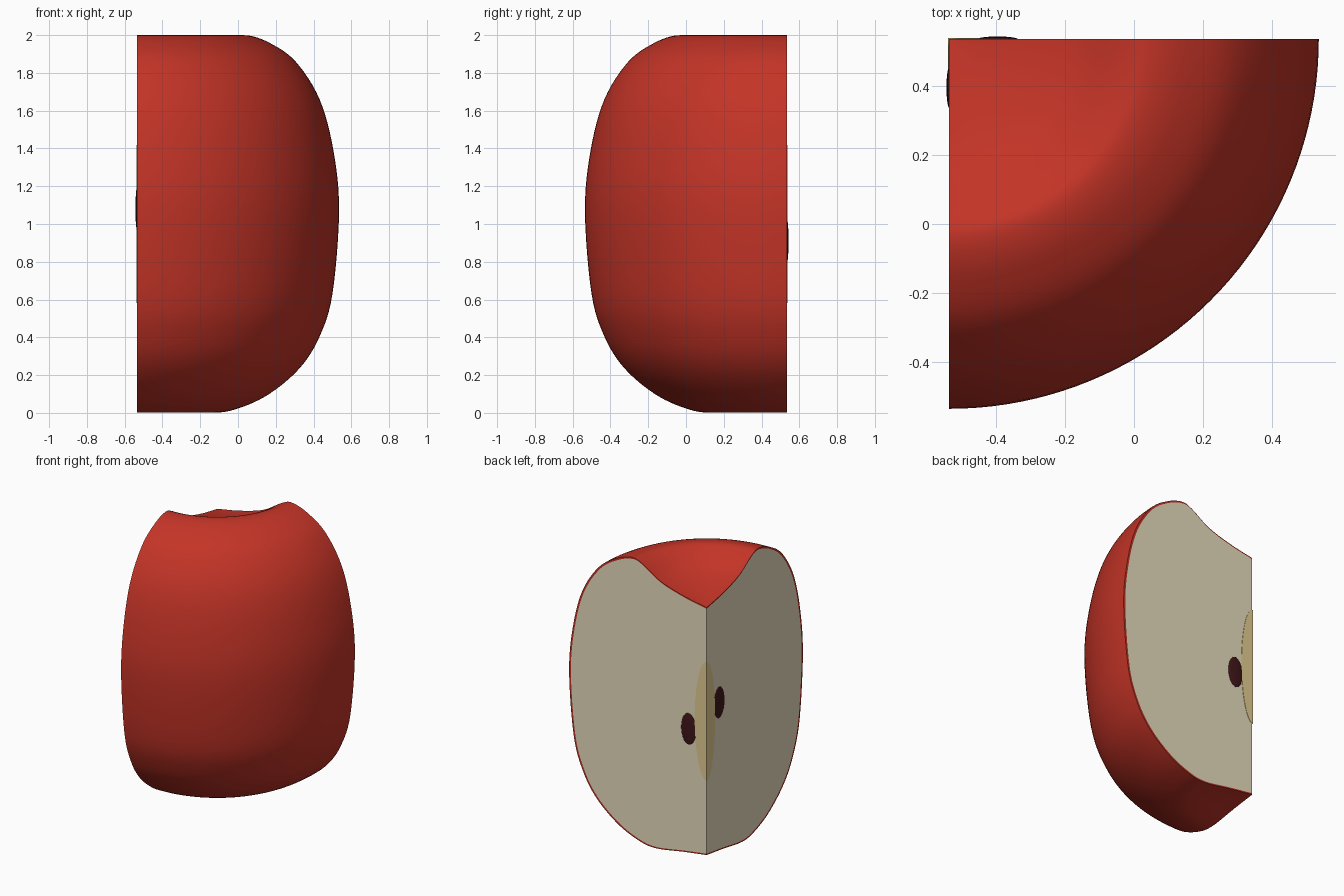
import bpy, bmesh, math
from mathutils import Vector

if "Cube" in bpy.data.objects:
    bpy.data.objects.remove(bpy.data.objects["Cube"], do_unlink=True)

AXIS = 0.535   # the core line stands at (-AXIS, AXIS)
STEPS = 40     # segments around the quarter turn


def material(name, rgb):
    mat = bpy.data.materials.new(name)
    mat.use_nodes = True
    mat.diffuse_color = (*rgb, 1)
    shader = mat.node_tree.nodes["Principled BSDF"]
    shader.inputs["Base Color"].default_value = (*rgb, 1)
    shader.inputs["Roughness"].default_value = 0.6
    return mat


def smooth_path(points, cuts=6):
    """Catmull-Rom curve through the points."""
    pts = [Vector(p) for p in points]
    pts = [2 * pts[0] - pts[1]] + pts + [2 * pts[-1] - pts[-2]]
    path = []
    for a, b, c, d in zip(pts, pts[1:], pts[2:], pts[3:]):
        for i in range(cuts):
            t = i / cuts
            path.append(0.5 * (2 * b + (c - a) * t + (2 * a - 5 * b + 4 * c - d) * t ** 2
                               + (3 * b - a - 3 * c + d) * t ** 3))
    return path + [pts[-2]]


def sweep(bm, profile, lift=0.0):
    """Turn a profile of (radius, height) through a quarter circle."""
    rings = []
    for s in range(STEPS + 1):
        a = -math.pi / 2 * s / STEPS
        rings.append([bm.verts.new((r * math.cos(a) - AXIS - lift,
                                    r * math.sin(a) + AXIS + lift, z)) for r, z in profile])
    for p, q in zip(rings, rings[1:]):
        for i in range(len(profile) - 1):
            bm.faces.new((p[i], p[i + 1], q[i + 1], q[i]))
    return rings[0], rings[-1]


def finish(bm, name, mat):
    bmesh.ops.remove_doubles(bm, verts=bm.verts[:], dist=1e-5)
    bmesh.ops.recalc_face_normals(bm, faces=bm.faces[:])
    mesh = bpy.data.meshes.new(name)
    bm.to_mesh(mesh)
    bm.free()
    mesh.materials.append(mat)
    obj = bpy.data.objects.new(name, mesh)
    bpy.context.collection.objects.link(obj)
    shade(obj)


def shade(obj):
    bpy.ops.object.select_all(action='DESELECT')
    obj.select_set(True)
    bpy.context.view_layer.objects.active = obj
    bpy.ops.object.shade_smooth_by_angle(angle=math.radians(40))


def solid_wedge(name, profile, mat, lift=0.0):
    bm = bmesh.new()
    for end in sweep(bm, profile, lift):
        bm.faces.new(end)
    finish(bm, name, mat)


red = material("red skin", (0.55, 0.034, 0.02))
cream = material("cream flesh", (0.85, 0.77, 0.54))
tan = material("tan core", (0.78, 0.62, 0.29))
brown = material("dark seed", (0.05, 0.008, 0.01))

# Outline from the bottom hollow, round the side, to the top hollow
outer = smooth_path([
    (0, 0.06), (0.18, 0.035), (0.4, 0.002), (0.54, 0.025), (0.7, 0.1), (0.86, 0.235),
    (0.965, 0.4), (1.035, 0.63), (1.07, 1.07), (1.04, 1.39), (0.967, 1.66),
    (0.84, 1.86), (0.7, 1.96), (0.58, 1.999), (0.5, 1.975), (0.36, 1.89),
    (0.18, 1.835), (0, 1.8)])
inner = [Vector((r * 0.987, 1 + (z - 1) * 0.99)) for r, z in outer]

# Skin: thin shell with a rim on both cuts
bm = bmesh.new()
for out, inn in zip(sweep(bm, outer), sweep(bm, inner)):
    for i in range(len(out) - 1):
        bm.faces.new((out[i], out[i + 1], inn[i + 1], inn[i]))
finish(bm, "skin", red)

# Flesh and core
solid_wedge("flesh", inner, cream)
arc = [math.pi * i / 32 for i in range(33)]
solid_wedge("core", [(0.094 * math.sin(t), 1 - 0.418 * math.cos(t)) for t in arc], tan, 0.003)

# Seeds, one on each cut
for name, place, size in (
        ("back_seed", (0.14 - AXIS, AXIS, 0.91), (0.058, 0.008, 0.11)),
        ("side_seed", (-AXIS, AXIS - 0.14, 1.08), (0.008, 0.058, 0.11))):
    bpy.ops.mesh.primitive_uv_sphere_add(segments=32, ring_count=16, location=place)
    seed = bpy.context.object
    seed.name = name
    seed.scale = size
    bpy.ops.object.transform_apply(location=False, rotation=False, scale=True)
    seed.data.materials.append(brown)
    bpy.ops.object.shade_smooth()
